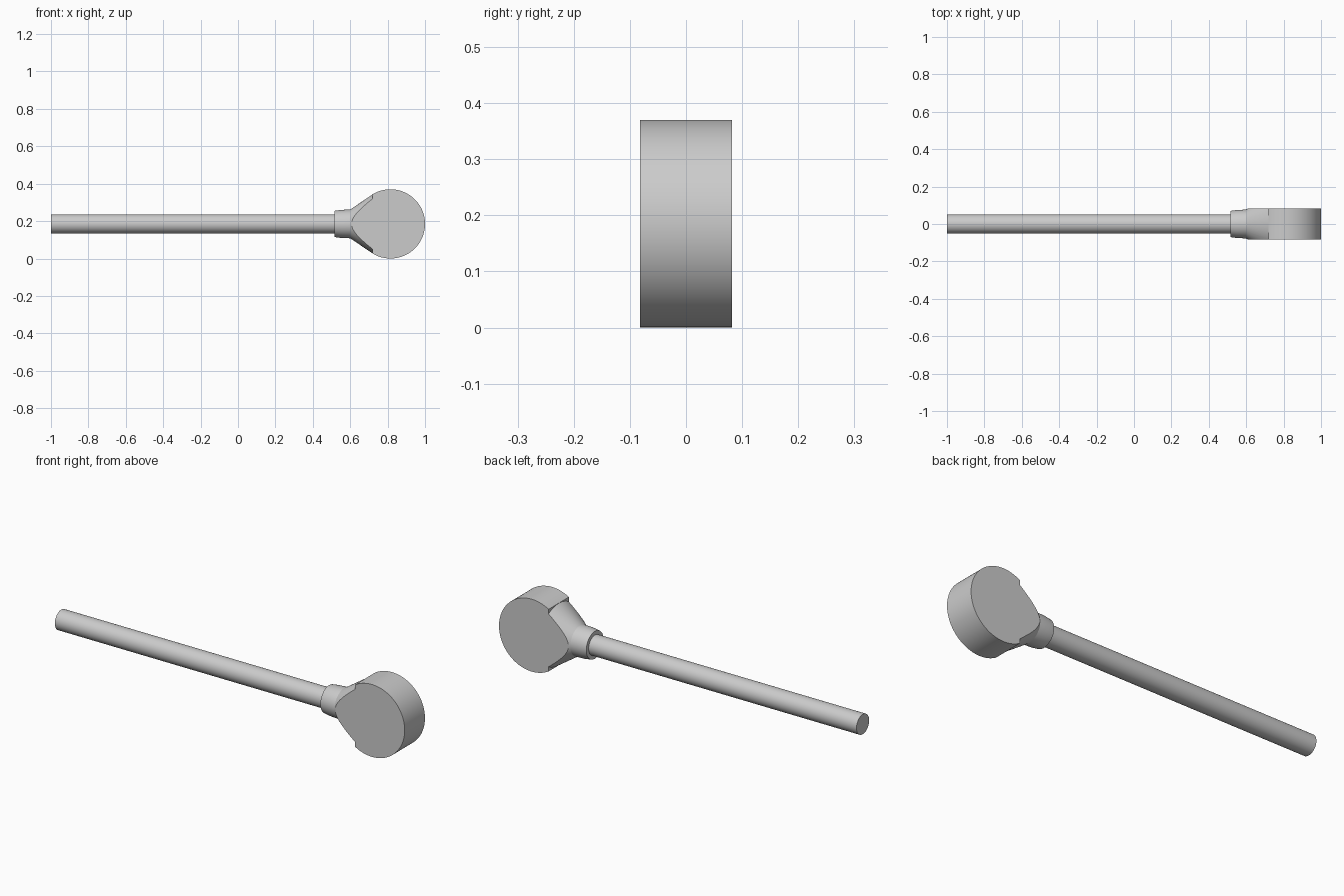
import bpy, bmesh, math
from mathutils import Vector

if "Cube" in bpy.data.objects:
    bpy.data.objects.remove(bpy.data.objects["Cube"], do_unlink=True)

R = 0.185        # head radius, also the height of the axis
HALF = 0.082     # half thickness of the head
HEAD_X = 1 - R
JOIN_X = 0.72    # where the cone meets the head
SEG = 96

grey = bpy.data.materials.new("light grey")
grey.use_nodes = True
grey.diffuse_color = (0.6, 0.6, 0.6, 1)
grey.node_tree.nodes["Principled BSDF"].inputs["Base Color"].default_value = (0.6, 0.6, 0.6, 1)


def finish(name, bm):
    bmesh.ops.recalc_face_normals(bm, faces=bm.faces)
    mesh = bpy.data.meshes.new(name)
    bm.to_mesh(mesh)
    bm.free()
    mesh.materials.append(grey)
    obj = bpy.data.objects.new(name, mesh)
    bpy.context.collection.objects.link(obj)
    bpy.ops.object.select_all(action="DESELECT")
    obj.select_set(True)
    bpy.context.view_layer.objects.active = obj
    bpy.ops.object.shade_smooth_by_angle(angle=math.radians(20))
    return obj


def turned(profile):
    """Closed solid turned around the long axis from (x, radius) points."""
    bm = bmesh.new()
    rings = []
    for x, r in profile:
        angles = [math.tau * i / SEG for i in range(SEG)]
        rings.append([bm.verts.new((x, r * math.cos(a), R + r * math.sin(a))) for a in angles])
    for a, b in zip(rings, rings[1:]):
        for i in range(SEG):
            j = (i + 1) % SEG
            bm.faces.new((a[i], a[j], b[j], b[i]))
    bm.faces.new(rings[0])
    bm.faces.new(rings[-1])
    return bm


# Long round handle
finish("handle", turned([(-1, 0.051), (0.56, 0.051)]))

# Collar flaring into a cone, with flats cut flush with the head
neck = turned([(0.515, 0.07), (0.55, 0.075), (0.6, 0.077), (JOIN_X, 0.158)])
for side in (-1, 1):
    cut = bmesh.ops.bisect_plane(
        neck, geom=neck.verts[:] + neck.edges[:] + neck.faces[:],
        plane_co=Vector((0, side * HALF, 0)), plane_no=Vector((0, side, 0)), clear_outer=True)
    rim = [e for e in cut["geom_cut"] if isinstance(e, bmesh.types.BMEdge)]
    bmesh.ops.edgeloop_fill(neck, edges=rim)
finish("neck", neck)

# Round head, cut straight where the cone joins it
head = bmesh.new()
limit = math.acos((JOIN_X - HEAD_X) / R)
outline = []
for i in range(SEG + 1):
    a = -limit + 2 * limit * i / SEG
    outline.append(head.verts.new((HEAD_X + R * math.cos(a), -HALF, R + R * math.sin(a))))
face = head.faces.new(outline)
extruded = bmesh.ops.extrude_face_region(head, geom=[face])
moved = [v for v in extruded["geom"] if isinstance(v, bmesh.types.BMVert)]
bmesh.ops.translate(head, verts=moved, vec=(0, 2 * HALF, 0))
finish("head", head)
